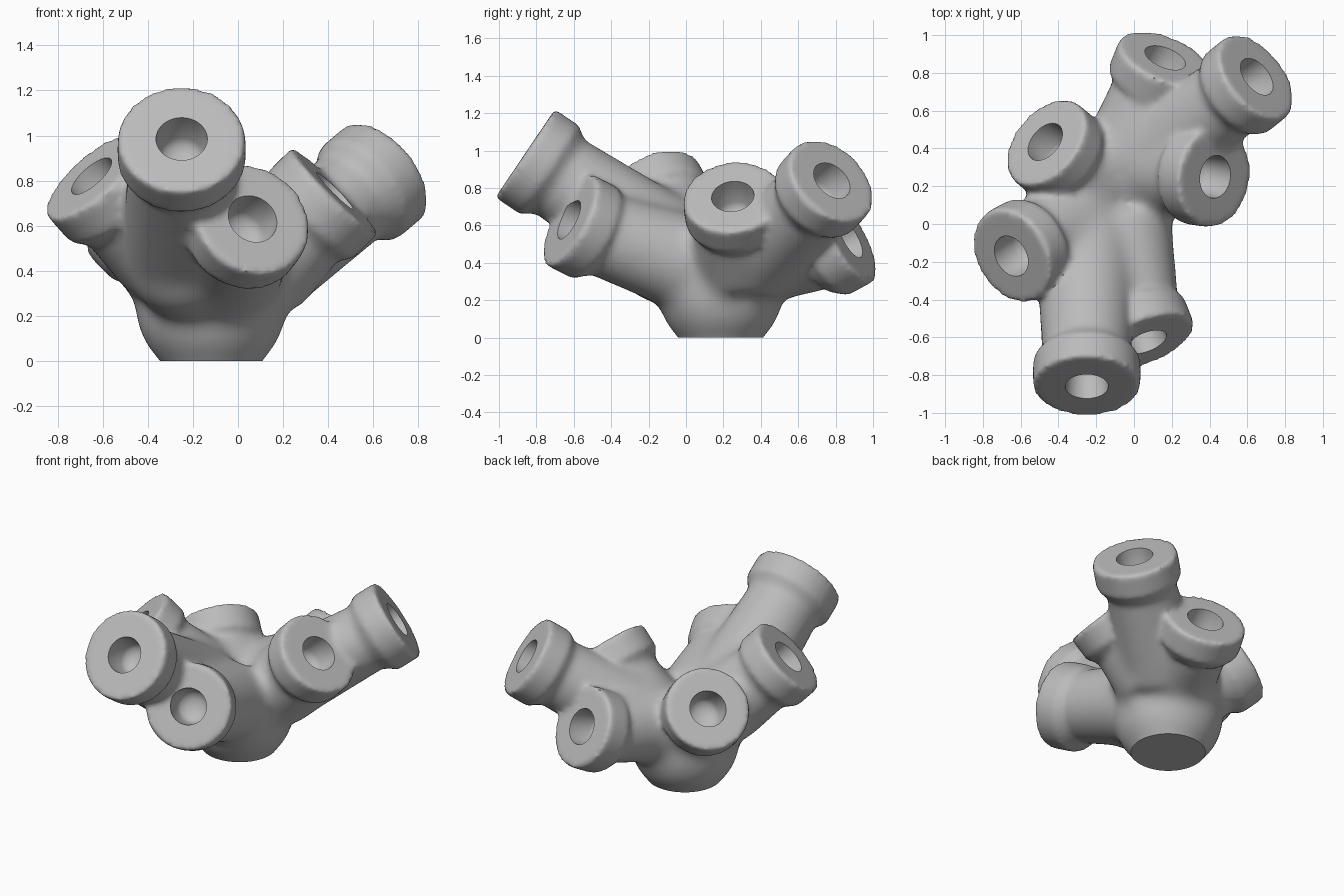
import bpy, bmesh, math
from mathutils import Vector

if "Cube" in bpy.data.objects:
    bpy.data.objects.remove(bpy.data.objects["Cube"], do_unlink=True)

GREY = (0.5, 0.5, 0.5, 1)
mat = bpy.data.materials.new("stone grey")
mat.use_nodes = True
mat.diffuse_color = GREY
mat.node_tree.nodes["Principled BSDF"].inputs["Base Color"].default_value = GREY

# Cups: centre of mouth, facing direction, rim radius, root of the limb
CUPS = [
    ((-.25, -.86, .985), (0, -.83, .56), .285, (-.25, -.1, .48)),    # front
    ((.065, -.625, .63), (.33, -.84, .43), .272, (-.06, 0, .4)),     # lower front
    ((-.65, -.17, .82), (-.62, -.35, .7), .265, (-.3, .03, .47)),    # right front
    ((-.47, .435, .65), (-.6, .5, .62), .265, (-.2, .21, .4)),       # right back
    ((.65, .78, .84), (.65, .52, .55), .265, (.08, .36, .42)),       # left back
    ((.43, .25, .755), (.7, -.1, .7), .27, (.08, .3, .4)),           # left
    ((.165, .88, .53), (.33, .82, .45), .26, (-.03, .36, .42)),      # back
]
CUPS = [(Vector(c), Vector(d).normalized(), r, Vector(root)) for c, d, r, root in CUPS]


def make_object(name, bm):
    mesh = bpy.data.meshes.new(name)
    bm.to_mesh(mesh)
    bm.free()
    mesh.materials.append(mat)
    obj = bpy.data.objects.new(name, mesh)
    bpy.context.collection.objects.link(obj)
    return obj


def baked(obj):
    """Bmesh of the object with its modifiers applied."""
    bm = bmesh.new()
    bm.from_object(obj, bpy.context.evaluated_depsgraph_get())
    obj.modifiers.clear()
    return bm


def fuse(obj, voxel, iterations):
    """Merge overlapping solids into one softened skin."""
    remesh = obj.modifiers.new("fuse", 'REMESH')
    remesh.mode = 'VOXEL'
    remesh.voxel_size = voxel
    soften = obj.modifiers.new("soften", 'SMOOTH')
    soften.factor = .5
    soften.iterations = iterations
    return baked(obj)


def frame(centre, direction):
    m = direction.to_track_quat('Z', 'Y').to_matrix().to_4x4()
    m.translation = centre
    return m


def cone(bm, a, b, ra, rb):
    bmesh.ops.create_cone(bm, cap_ends=True, segments=48, radius1=ra, radius2=rb,
                          depth=(b - a).length, matrix=frame((a + b) / 2, b - a))


def ball(bm, p, r):
    bmesh.ops.create_uvsphere(bm, u_segments=32, v_segments=16, radius=r,
                              matrix=frame(Vector(p), Vector((0, 0, 1))))


def lathe(bm, profile, matrix, segments=48):
    verts = [bm.verts.new((r, 0, z)) for r, z in profile]
    edges = [bm.edges.new(p) for p in zip(verts, verts[1:])]
    new = bmesh.ops.spin(bm, geom=verts + edges, axis=(0, 0, 1), cent=(0, 0, 0),
                         angle=math.tau, steps=segments)
    ring = set(verts) | {v for e in bm.edges if not e.tag for v in e.verts}
    bmesh.ops.transform(bm, matrix=matrix, verts=list(ring))
    for e in bm.edges:
        e.tag = True


# Foot, hub and limbs
bm = bmesh.new()
foot, hub = Vector((-.115, .185, -.2)), Vector((-.12, .185, .25))
cone(bm, foot, hub, .13, .34)
ball(bm, hub, .34)
ball(bm, (-.23, -.12, .45), .27)
ball(bm, (-.03, .36, .4), .26)
ball(bm, (-.33, .15, .45), .22)
for centre, facing, radius, root in CUPS:
    neck = radius - .05
    cone(bm, root, centre - facing * .12, neck + .04, neck)
body = make_object("branching_body", bm)
bm = fuse(body, .022, 36)

# Thick collars on the limb ends
for centre, facing, radius, root in CUPS:
    back = centre - facing * .165
    cone(bm, back, centre, radius, radius)
    cone(bm, centre - facing * .23, back, radius - .05, radius - .01)
bm.to_mesh(body.data)
bm.free()
bm = fuse(body, .018, 9)
bm.to_mesh(body.data)
bm.free()

# Round bottomed sockets cut into the collars
bm = bmesh.new()
for centre, facing, radius, root in CUPS:
    lathe(bm, [(0, -.2), (.05, -.193), (.085, -.175), (.103, -.145), (.113, -.02),
               (.116, .04), (0, .04)], frame(centre, facing))
bmesh.ops.remove_doubles(bm, verts=bm.verts, dist=.0005)
bmesh.ops.recalc_face_normals(bm, faces=bm.faces)
cutter = make_object("socket_cutter", bm)
cutter.hide_render = True
cut = body.modifiers.new("sockets", 'BOOLEAN')
cut.operation = 'DIFFERENCE'
cut.solver = 'EXACT'
cut.object = cutter
bm = baked(body)
bpy.data.objects.remove(cutter, do_unlink=True)

# Flat foot
sliced = bmesh.ops.bisect_plane(bm, geom=bm.verts[:] + bm.edges[:] + bm.faces[:],
                                plane_co=(0, 0, 0), plane_no=(0, 0, -1), clear_outer=True)
rim = [e for e in sliced["geom_cut"] if isinstance(e, bmesh.types.BMEdge)]
bmesh.ops.holes_fill(bm, edges=rim, sides=0)
bmesh.ops.recalc_face_normals(bm, faces=bm.faces)
for face in bm.faces:
    face.material_index = 0
bm.to_mesh(body.data)
bm.free()
bpy.ops.object.select_all(action='DESELECT')
body.select_set(True)
bpy.context.view_layer.objects.active = body
bpy.ops.object.shade_smooth_by_angle(angle=math.radians(45))
